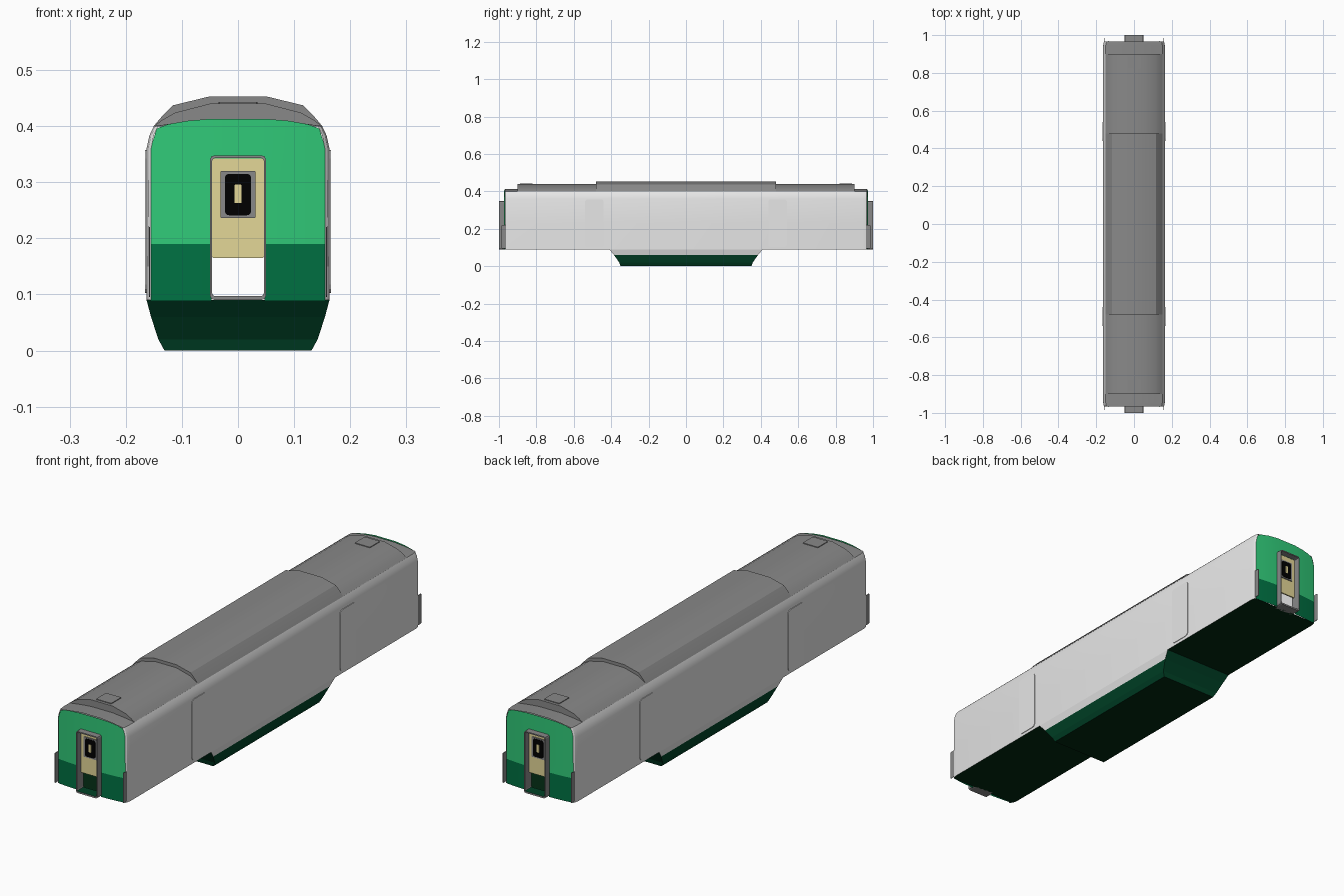
import bpy, bmesh, math

if "Cube" in bpy.data.objects:
    bpy.data.objects.remove(bpy.data.objects["Cube"])


def mat(name, r, g, b):
    m = bpy.data.materials.new(name)
    m.diffuse_color = (r, g, b, 1)
    m.use_nodes = True
    m.node_tree.nodes["Principled BSDF"].inputs["Base Color"].default_value = m.diffuse_color
    return m


ROOF = mat("roof grey", 0.25, 0.25, 0.25)
SIDE = mat("light grey", 0.8, 0.8, 0.8)
GREEN = mat("green", 0.03, 0.59, 0.19)
DARK = mat("dark green", 0.0, 0.165, 0.055)
BELLY = mat("belly green", 0.0, 0.055, 0.02)
UNDER = mat("underbody green", 0.0, 0.02, 0.005)
BEIGE = mat("beige", 0.77, 0.68, 0.31)
BLACK = mat("black", 0.0, 0.0, 0.0)


def finish(bm, name, mats, rule=None, smooth=False):
    bmesh.ops.recalc_face_normals(bm, faces=bm.faces)
    bm.normal_update()
    if rule:
        for f in bm.faces:
            f.material_index = rule(f.calc_center_median(), f.normal)
    me = bpy.data.meshes.new(name)
    bm.to_mesh(me)
    bm.free()
    for m in mats:
        me.materials.append(m)
    ob = bpy.data.objects.new(name, me)
    bpy.context.collection.objects.link(ob)
    if smooth:
        bpy.ops.object.select_all(action='DESELECT')
        ob.select_set(True)
        bpy.context.view_layer.objects.active = ob
        bpy.ops.object.shade_smooth_by_angle(angle=math.radians(30))
    return ob


def loft(name, rings, mats, caps=(True, True), rule=None, smooth=False, loop=False):
    """Skin a list of closed rings of points."""
    bm = bmesh.new()
    vs = [[bm.verts.new(p) for p in r] for r in rings]
    n = len(vs[0])
    pairs = list(zip(vs, vs[1:])) + ([(vs[-1], vs[0])] if loop else [])
    for a, b in pairs:
        for i in range(n):
            j = (i + 1) % n
            bm.faces.new((a[i], a[j], b[j], b[i]))
    if caps[0]:
        bm.faces.new(vs[0])
    if caps[1]:
        bm.faces.new(vs[-1])
    return finish(bm, name, mats, rule, smooth)


def mirrored(half):
    return half + [(-x, z) for x, z in reversed(half)]


def rounded(cx, cz, w, h, r, steps=3):
    """Rounded rectangle outline."""
    pts = []
    for k, (sx, sz) in enumerate([(1, 1), (-1, 1), (-1, -1), (1, -1)]):
        for i in range(steps + 1):
            a = math.pi / 2 * (k + i / steps)
            pts.append((cx + sx * (w / 2 - r) + r * math.cos(a),
                        cz + sz * (h / 2 - r) + r * math.sin(a)))
    return pts


def plate_y(name, outline, y0, y1, m, smooth=False):
    return loft(name, [[(x, y, z) for x, z in outline] for y in (y0, y1)], [m], smooth=smooth)


def plate_x(name, outline, x0, x1, m):
    return loft(name, [[(x, y, z) for y, z in outline] for x in (x0, x1)], [m])


# Body shell, open at both ends, corners tucked in
body = mirrored([(0.163, 0.09), (0.1635, 0.23), (0.163, 0.36),
                 (0.158, 0.383), (0.15, 0.40), (0.10, 0.407), (0.05, 0.412)])
loft("body_shell",
     [[(x * s, y, z) for x, z in body] for y, s in
      [(-0.967, 0.95), (-0.962, 0.98), (-0.945, 1), (0.945, 1), (0.962, 0.98), (0.967, 0.95)]],
     [SIDE, ROOF, UNDER], (False, False),
     lambda c, n: 1 if c.z > 0.401 else 2 if c.z < 0.092 else 0, True)

# Raised roof sections
mid_roof = mirrored([(0.151, 0.399), (0.135, 0.418), (0.116, 0.437), (0.05, 0.453)])
end_roof = mirrored([(0.151, 0.399), (0.135, 0.411), (0.112, 0.424), (0.05, 0.44)])
plate_y("middle_roof", mid_roof, -0.48, 0.48, ROOF, True)

# Lower belly with sloped ends and a light skirt along each side
belly = [(0.163, 0.41, 0.09), (0.155, 0.385, 0.06), (0.142, 0.357, 0.02), (0.131, 0.35, 0.0)]
loft("belly", [[(x, y, z), (-x, y, z), (-x, -y, z), (x, -y, z)] for x, y, z in belly],
     [BELLY, SIDE, UNDER], (False, True),
     lambda c, n: 1 if c.z > 0.06 and abs(n.x) > 0.5 else 2 if c.z < 0.001 else 0)


def end_wall(s):
    """Bowed end wall with a doorway, two-tone at a fixed height."""
    bm = bmesh.new()
    xs = [-0.156, -0.125, -0.09, -0.047, 0.047, 0.09, 0.125, 0.156]

    def point(x, z):
        if abs(x) > 0.15:
            x *= 1 - 0.08 * max(0, (z - 0.36) / 0.04)
        return bm.verts.new((x, s * (0.975 - 0.4 * x * x), z))

    for x0, x1 in zip(xs, xs[1:]):
        door = abs(x0 + x1) < 0.01
        zs = [0.342, 0.36] if door else [0.088, 0.19, 0.36]
        cols = []
        for x in (x0, x1):
            top = 0.413 - 0.75 * max(0, abs(x) - 0.047) ** 1.7
            cols.append([point(x, z) for z in zs + [top]])
        for i in range(len(zs)):
            bm.faces.new((cols[0][i], cols[1][i], cols[1][i + 1], cols[0][i + 1]))
    bmesh.ops.remove_doubles(bm, verts=bm.verts, dist=1e-4)
    finish(bm, "end_wall", [GREEN, DARK], lambda c, n: int(c.z < 0.19), True)


for s in (-1, 1):
    plate_y("end_roof", end_roof, s * 0.48, s * 0.90, ROOF, True)
    end_wall(s)

    # Gangway frame around the doorway, with a dark sill
    outer = rounded(0, 0.219, 0.10, 0.258, 0.008, 2)
    inner = rounded(0, 0.22, 0.092, 0.246, 0.005, 2)
    loft("gangway_frame",
         [[(x, s * y, z) for x, z in o] for o, y in
          [(outer, 0.955), (outer, 1.0), (inner, 1.0), (inner, 0.955)]],
         [ROOF, BELLY], (False, False),
         lambda c, n: int(n.z > 0.9 and c.z < 0.12), loop=True)

    # Upper door panel with window
    plate_y("end_door", rounded(0, 0.254, 0.093, 0.178, 0.002, 1), s * 0.966, s * 0.972, BEIGE)
    plate_y("window_frame", rounded(0, 0.278, 0.062, 0.084, 0.001, 1), s * 0.972, s * 0.976, ROOF)
    plate_y("window_pane", rounded(0, 0.278, 0.047, 0.074, 0.008), s * 0.976, s * 0.978, BLACK)
    plate_y("window_slot", rounded(0, 0.279, 0.012, 0.033, 0.001, 1), s * 0.978, s * 0.979, BEIGE)

    # Roof hatch with raised lid
    hatch = rounded(0, s * 0.855, 0.07, 0.066, 0.002, 1)
    loft("roof_hatch", [[(x, y, z) for x, y in hatch] for z in (0.435, 0.443)], [ROOF])

    for t in (-1, 1):
        # Thin corner tabs and side doors
        plate_x("corner_tab", rounded(s * 0.966, 0.158, 0.04, 0.125, 0.003, 1),
                t * 0.157, t * 0.159, ROOF)
        plate_x("side_door", rounded(s * 0.49, 0.23, 0.10, 0.255, 0.015),
                t * 0.160, t * 0.1655, SIDE)
